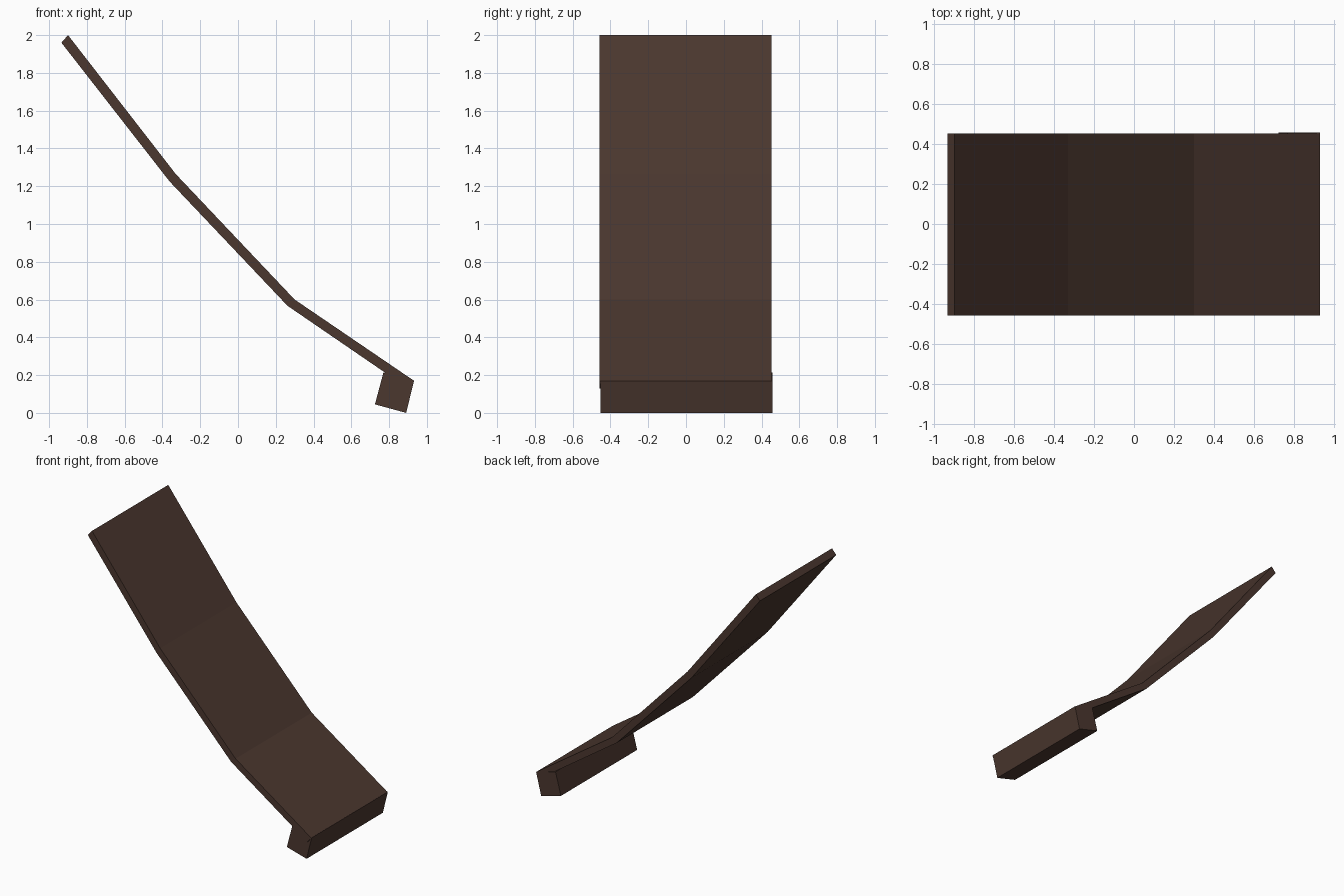
import bpy, bmesh

if "Cube" in bpy.data.objects:
    bpy.data.objects.remove(bpy.data.objects["Cube"])

wood = bpy.data.materials.new("dark brown wood")
wood.diffuse_color = (0.070, 0.038, 0.028, 1)
wood.use_nodes = True
wood.node_tree.nodes["Principled BSDF"].inputs["Base Color"].default_value = wood.diffuse_color


def extrude_profile(name, profile, y0, y1):
    """Extrude an x-z outline from y0 to y1."""
    bm = bmesh.new()
    face = bm.faces.new([bm.verts.new((x, y0, z)) for x, z in profile])
    res = bmesh.ops.extrude_face_region(bm, geom=[face], use_keep_orig=True)
    verts = [v for v in res["geom"] if isinstance(v, bmesh.types.BMVert)]
    bmesh.ops.translate(bm, verts=verts, vec=(0, y1 - y0, 0))
    bmesh.ops.recalc_face_normals(bm, faces=bm.faces)
    mesh = bpy.data.meshes.new(name)
    bm.to_mesh(mesh)
    bm.free()
    mesh.materials.append(wood)
    obj = bpy.data.objects.new(name, mesh)
    bpy.context.collection.objects.link(obj)
    return obj


# Bent sloping panel: upper outline, then back along the underside
upper = [(-0.90, 2.0), (-0.33, 1.265), (0.30, 0.60), (0.932, 0.17)]
lower = [(0.90, 0.13), (0.262, 0.567), (-0.362, 1.225), (-0.935, 1.96)]
extrude_profile("bent_panel", upper + lower, -0.4575, 0.4525)

# Tilted foot bar under the low end, offset slightly sideways
foot = [(0.725, 0.045), (0.89, 0.0), (0.932, 0.169), (0.77, 0.214)]
extrude_profile("foot_bar", foot, -0.4525, 0.4575)
